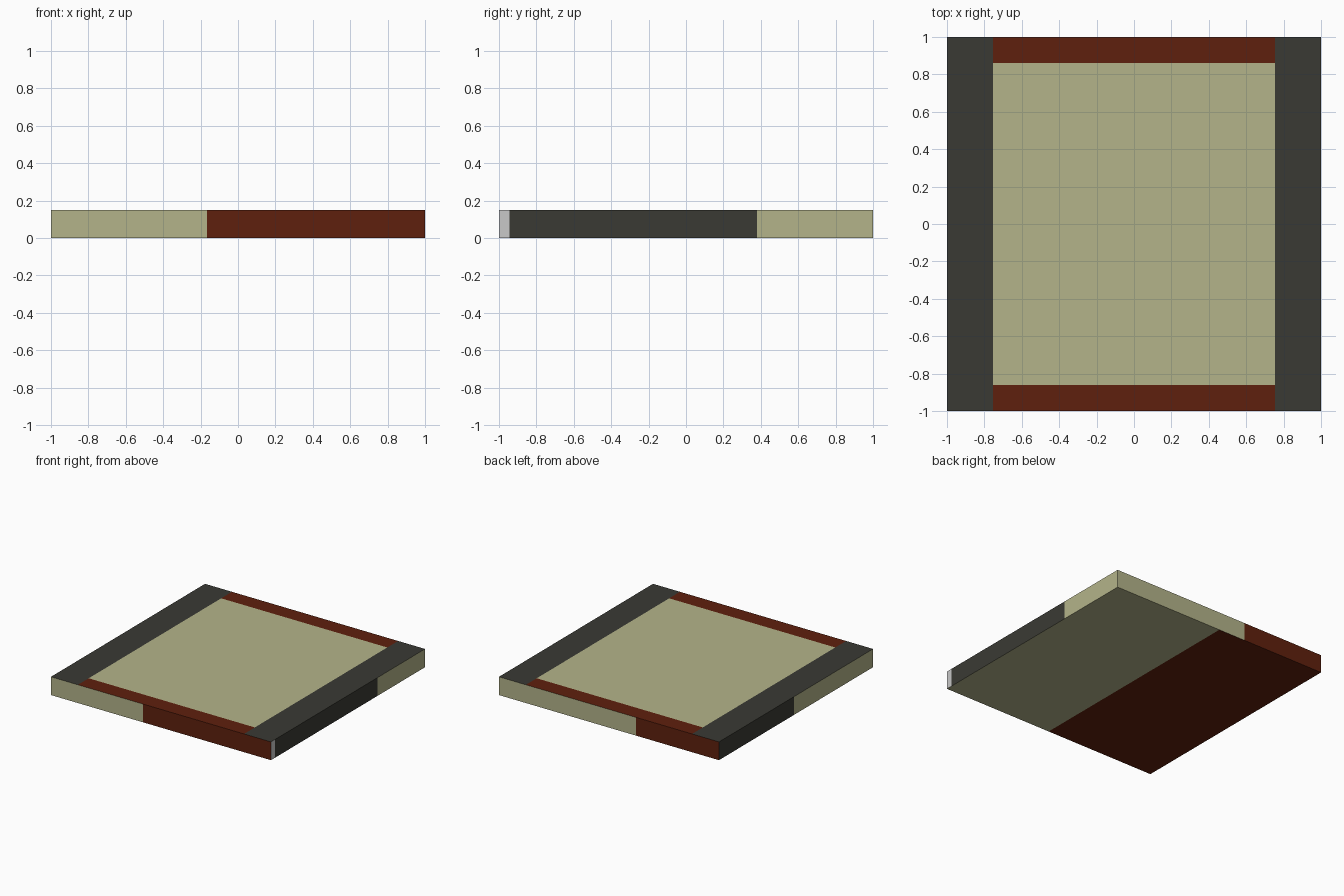
import bpy, bmesh
from mathutils import Vector

if "Cube" in bpy.data.objects:
    bpy.data.objects.remove(bpy.data.objects["Cube"])

HEIGHT = 0.15


def linear(c):
    c /= 255
    return c / 12.92 if c <= 0.04045 else ((c + 0.055) / 1.055) ** 2.4


# Flat colours (sRGB readings turned into linear values)
COLOURS = {
    "pale_straw": (180, 180, 138),
    "rust_red": (95, 32, 13),
    "charcoal": (58, 58, 52),
    "light_grey": (200, 200, 200),
}
STRAW, RUST, CHARCOAL, GREY = range(4)

# Slab: one box, 2 x 2 x 0.15, standing on z = 0
bm = bmesh.new()
bmesh.ops.create_cube(bm, size=2)
for v in bm.verts:
    v.co.z = HEIGHT * (v.co.z + 1) / 2
bm.normal_update()


def cut_side(normal, axis, positions):
    """Cut the faces of one side across an axis."""
    normal = Vector(normal)
    for p in positions:
        faces = [f for f in bm.faces if f.normal.dot(normal) > 0.9]
        geom = faces + list({e for f in faces for e in f.edges}) \
            + list({v for f in faces for v in f.verts})
        co, no = Vector(), Vector()
        co[axis], no[axis] = p, 1
        bmesh.ops.bisect_plane(bm, geom=geom, dist=1e-5, plane_co=co, plane_no=no)
        bm.normal_update()


def paint_side(normal, axis, positions, colours):
    """Cut one side into bands and colour them from low to high."""
    cut_side(normal, axis, positions)
    for f in bm.faces:
        if f.normal.dot(Vector(normal)) > 0.9:
            band = sum(f.calc_center_median()[axis] > p for p in positions)
            f.material_index = colours[band]


# Side and bottom bands
paint_side((0, -1, 0), 0, [-0.165], [STRAW, RUST])
paint_side((0, 1, 0), 0, [-0.245], [RUST, STRAW])
paint_side((1, 0, 0), 1, [-0.945, 0.38], [GREY, CHARCOAL, STRAW])
paint_side((-1, 0, 0), 1, [0.025], [STRAW, CHARCOAL])
paint_side((0, 0, -1), 0, [0.0], [RUST, STRAW])

# Top: charcoal side borders, rust end borders, straw panel
cut_side((0, 0, 1), 0, [-0.755, 0.755])
cut_side((0, 0, 1), 1, [-0.86, 0.86])
for f in bm.faces:
    if f.normal.z > 0.9:
        c = f.calc_center_median()
        f.material_index = (CHARCOAL if abs(c.x) > 0.755
                            else RUST if abs(c.y) > 0.86 else STRAW)

mesh = bpy.data.meshes.new("bordered_slab")
bm.to_mesh(mesh)
bm.free()
for name, rgb in COLOURS.items():
    mat = bpy.data.materials.new(name)
    mat.diffuse_color = (*map(linear, rgb), 1)
    mat.use_nodes = True
    mat.node_tree.nodes["Principled BSDF"].inputs["Base Color"].default_value = mat.diffuse_color
    mesh.materials.append(mat)
bpy.context.collection.objects.link(bpy.data.objects.new("bordered_slab", mesh))
